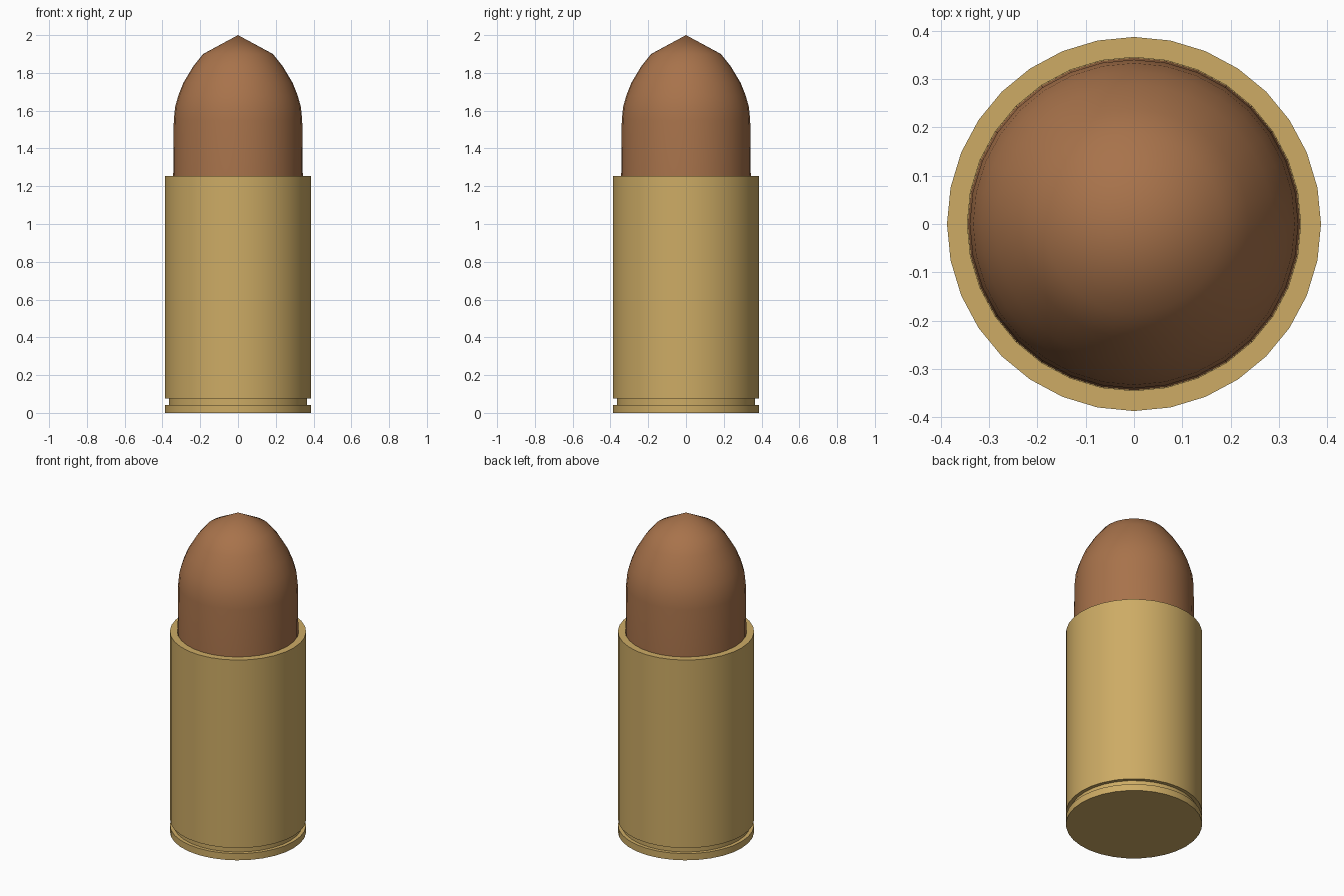
import bpy, bmesh
from math import cos, sin, tau, radians

if "Cube" in bpy.data.objects:
    bpy.data.objects.remove(bpy.data.objects["Cube"])

SIDES = 32


def material(name, rgb):
    m = bpy.data.materials.new(name)
    m.diffuse_color = (*rgb, 1)
    m.use_nodes = True
    m.node_tree.nodes["Principled BSDF"].inputs["Base Color"].default_value = m.diffuse_color
    return m


def lathe(name, profile, mat):
    """Revolve (radius, z) points around z; radius 0 makes a tip, open ends are capped."""
    bm = bmesh.new()
    rings = []
    for r, z in profile:
        n = SIDES if r > 0 else 1
        rings.append([bm.verts.new((r * sin(tau * i / SIDES), r * cos(tau * i / SIDES), z))
                      for i in range(n)])
    for a, b in zip(rings, rings[1:]):
        for i in range(SIDES):
            j = (i + 1) % SIDES
            if len(b) == 1:
                bm.faces.new((a[i], a[j], b[0]))
            else:
                bm.faces.new((a[i], a[j], b[j], b[i]))
    for ring in (rings[0], rings[-1]):
        if len(ring) > 1:
            bm.faces.new(ring)
    bmesh.ops.recalc_face_normals(bm, faces=bm.faces)
    me = bpy.data.meshes.new(name)
    bm.to_mesh(me)
    bm.free()
    me.materials.append(mat)
    ob = bpy.data.objects.new(name, me)
    bpy.context.collection.objects.link(ob)
    bpy.ops.object.select_all(action='DESELECT')
    ob.select_set(True)
    bpy.context.view_layer.objects.active = ob
    bpy.ops.object.shade_smooth_by_angle(angle=radians(35))
    return ob


brass = material("brass", (0.61, 0.41, 0.13))
copper = material("copper", (0.39, 0.17, 0.07))

# Case: rim, extractor groove, straight wall, mouth and shallow seat
lathe("case", [(0.387, 0), (0.387, 0.042), (0.365, 0.042), (0.365, 0.077),
               (0.387, 0.077), (0.387, 1.255), (0.345, 1.255), (0.345, 1.15)], brass)

# Projectile: nearly straight shank, rounded nose and conical tip
lathe("projectile", [(0.344, 1.15), (0.34, 1.55), (0.333, 1.62), (0.316, 1.68),
                     (0.288, 1.75), (0.237, 1.835), (0.185, 1.9), (0, 2.0)], copper)
